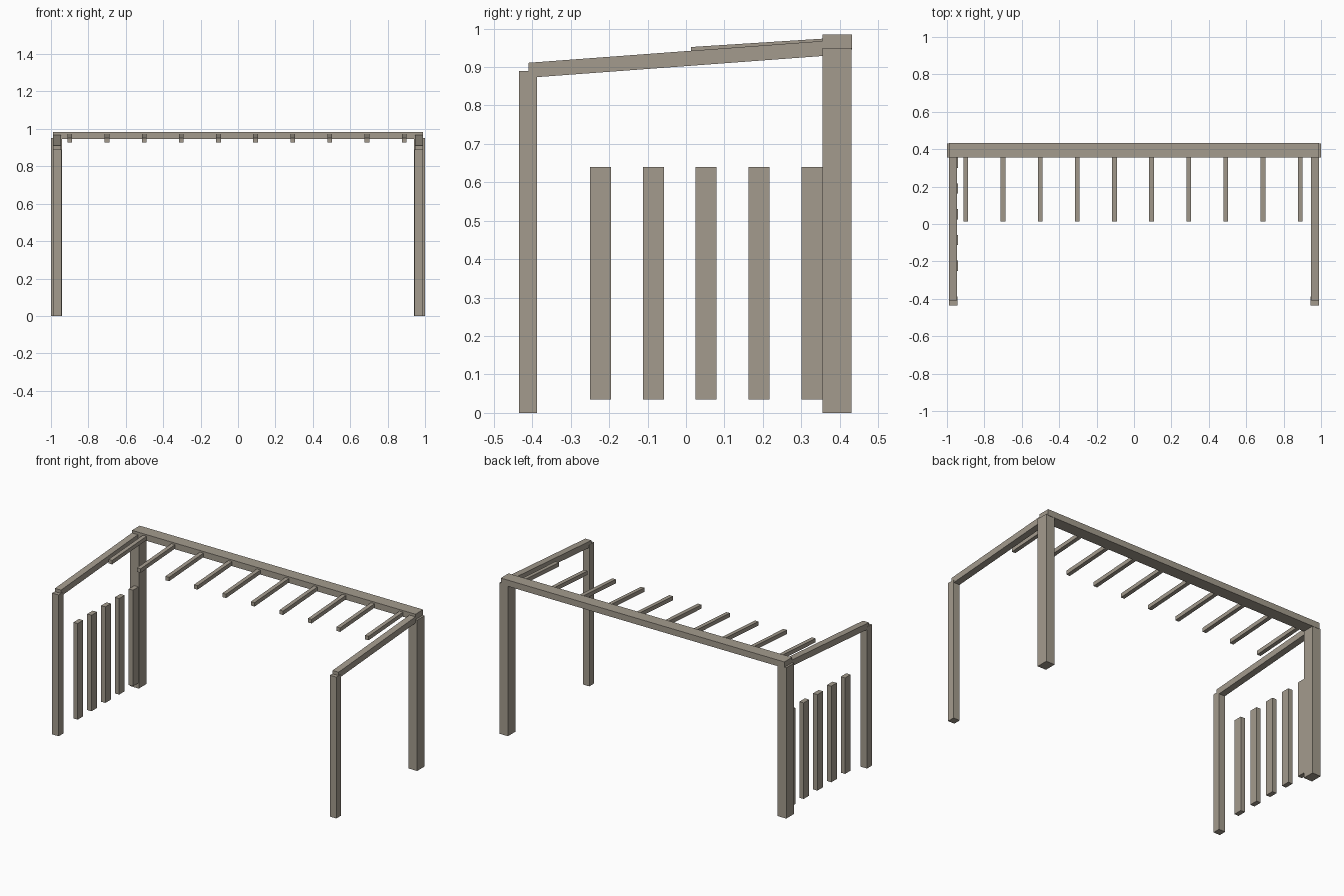
import bpy
import bmesh

cube = bpy.data.objects.get("Cube")
if cube:
    bpy.data.objects.remove(cube, do_unlink=True)

# Single weathered timber colour
wood = bpy.data.materials.new("weathered_wood")
wood.use_nodes = True
colour = (0.37, 0.33, 0.27, 1)
wood.diffuse_color = colour
bsdf = next(n for n in wood.node_tree.nodes if n.type == 'BSDF_PRINCIPLED')
bsdf.inputs["Base Color"].default_value = colour


def timber(name, xs, ys, zs, rise=0.0):
    """Box between the given limits; rise lifts its back end."""
    bm = bmesh.new()
    bmesh.ops.create_cube(bm, size=1)
    for v in bm.verts:
        i, j, k = (int(c > 0) for c in v.co)
        v.co = (xs[i], ys[j], zs[k] + rise * j)
    mesh = bpy.data.meshes.new(name)
    bm.to_mesh(mesh)
    bm.free()
    mesh.materials.append(wood)
    obj = bpy.data.objects.new(name, mesh)
    bpy.context.collection.objects.link(obj)
    return obj


# Posts and sloping side rails, on both sides
for side, label in ((-1, "right"), (1, "left")):
    def span(a, b):
        return sorted((side * a, side * b))
    timber("back_post_" + label, span(0.94, 1.0), (0.355, 0.43), (0, 0.95))
    timber("front_post_" + label, span(0.945, 0.99), (-0.435, -0.388), (0, 0.89))
    timber("side_rail_" + label, span(0.946, 0.988), (-0.41, 0.36),
           (0.872, 0.911), rise=0.057)

# Long beam across the back
timber("back_beam", (-0.988, 0.988), (0.355, 0.432), (0.945, 0.984))

# Short rafters cantilevered from the beam
for i in range(10):
    x = -0.899 + i * 0.1986
    timber(f"rafter_{i + 1}", (x - 0.0125, x + 0.0125), (0.013, 0.36),
           (0.927, 0.952), rise=0.022)

# Upright slats on the right side
for i in range(5):
    y = -0.25 + i * 0.1375
    timber(f"side_slat_{i + 1}", (-0.972, -0.942), (y, y + 0.055), (0.035, 0.64))
